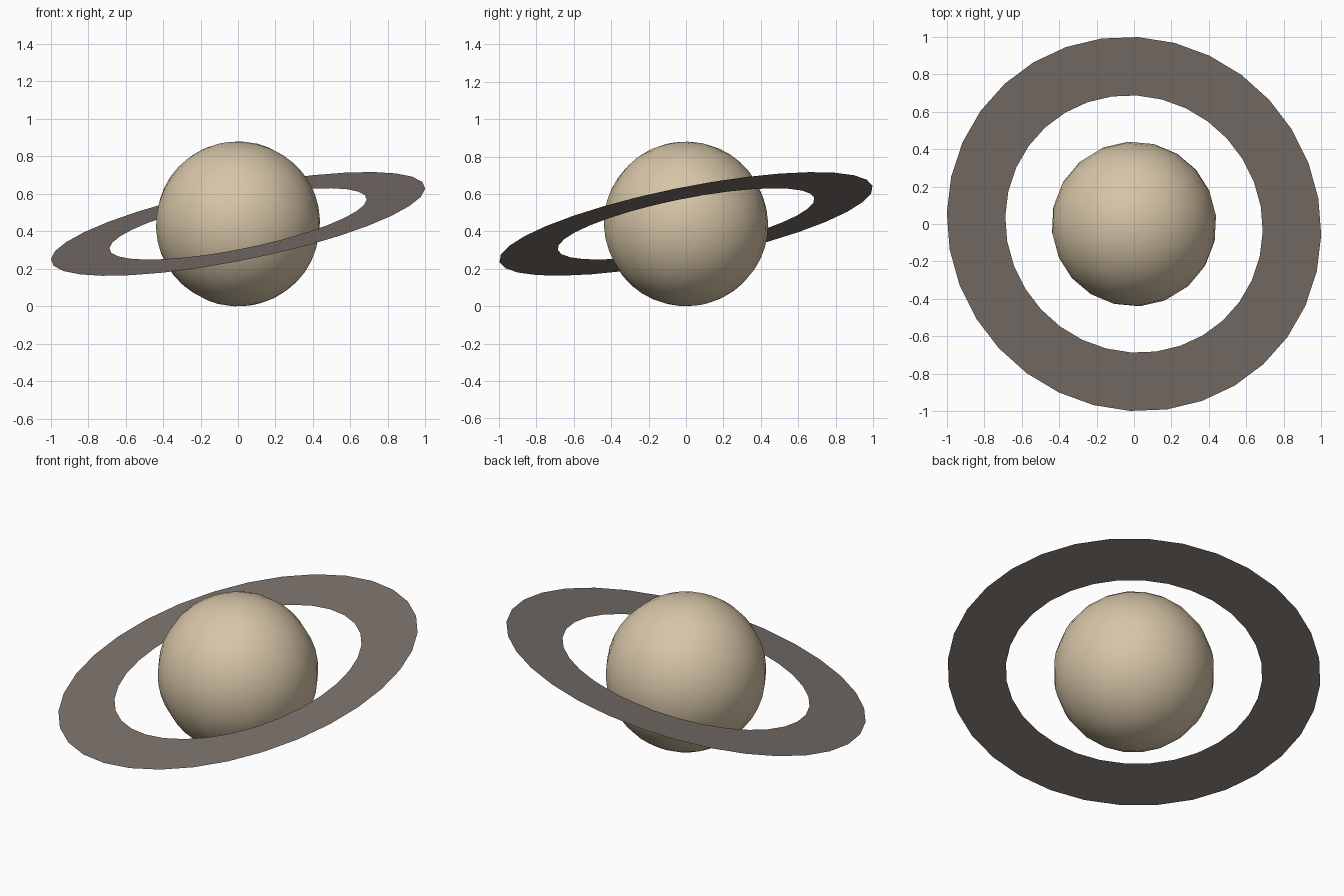
import bpy, bmesh, math
from mathutils import Matrix, Vector

if "Cube" in bpy.data.objects:
    bpy.data.objects.remove(bpy.data.objects["Cube"])

CENTRE = Vector((0, 0, 0.44))
# common tilt of planet and ring: both rise towards +x and +y
AXIS = Vector((-0.2, -0.2, 1)).normalized()
TILT = Vector((0, 0, 1)).rotation_difference(AXIS).to_matrix().to_4x4()


def material(name, srgb):
    m = bpy.data.materials.new(name)
    lin = [((c / 255 + 0.055) / 1.055) ** 2.4 for c in srgb]
    m.diffuse_color = (*lin, 1)
    m.use_nodes = True
    m.node_tree.nodes["Principled BSDF"].inputs["Base Color"].default_value = m.diffuse_color
    return m


def add_object(name, bm, mat, spin):
    bm.transform(TILT @ Matrix.Rotation(math.radians(spin), 4, 'Z'))
    me = bpy.data.meshes.new(name)
    bm.to_mesh(me)
    bm.free()
    me.materials.append(mat)
    ob = bpy.data.objects.new(name, me)
    ob.location = CENTRE
    bpy.context.collection.objects.link(ob)
    return ob


# planet: smooth tilted sphere
bm = bmesh.new()
bmesh.ops.create_uvsphere(bm, u_segments=20, v_segments=20, radius=0.44)
for f in bm.faces:
    f.smooth = True
add_object("planet", bm, material("warm sand", (214, 197, 167)), 5)

# ring: flat, paper-thin annulus facing up
bm = bmesh.new()
N = 32
loops = []
for r in (0.70, 1.018):
    loops.append([bm.verts.new((r * math.cos(2 * math.pi * i / N),
                                r * math.sin(2 * math.pi * i / N), 0))
                  for i in range(N)])
inner, outer = loops
for i in range(N):
    j = (i + 1) % N
    bm.faces.new((inner[i], outer[i], outer[j], inner[j]))
add_object("ring", bm, material("grey brown", (121, 112, 106)), -2.35)
